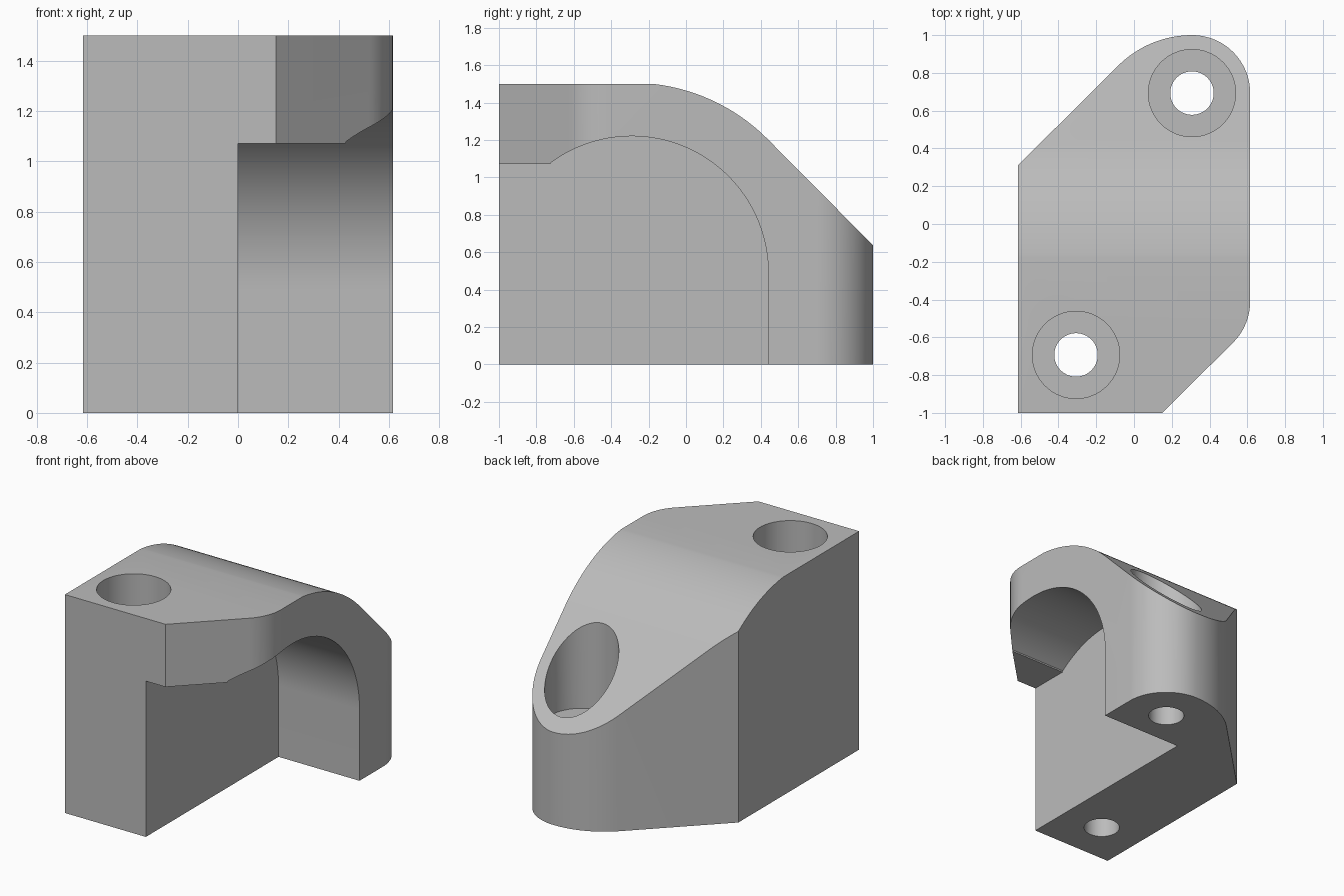
import bpy
import bmesh
from math import sin, cos, radians
from mathutils import Vector

cube = bpy.data.objects.get("Cube")
if cube:
    bpy.data.objects.remove(cube, do_unlink=True)

grey = bpy.data.materials.new("plain grey")
grey.use_nodes = True
colour = (0.5, 0.5, 0.5, 1)
grey.diffuse_color = colour
grey.node_tree.nodes["Principled BSDF"].inputs["Base Color"].default_value = colour


def arc(cx, cy, r, start, end, steps=24):
    """Points along an arc, angles in degrees."""
    angles = [radians(start + (end - start) * i / steps) for i in range(steps + 1)]
    return [(cx + r * cos(a), cy + r * sin(a)) for a in angles]


def prism(name, outline, low, high, axis="Z"):
    """Closed outline extruded along z, or a (y, z) outline along x."""
    bm = bmesh.new()
    place = (lambda p: (p[0], p[1], low)) if axis == "Z" else (lambda p: (low, p[0], p[1]))
    face = bm.faces.new([bm.verts.new(place(p)) for p in outline])
    out = bmesh.ops.extrude_face_region(bm, geom=[face])
    shift = Vector((0, 0, high - low)) if axis == "Z" else Vector((high - low, 0, 0))
    moved = [v for v in out["geom"] if isinstance(v, bmesh.types.BMVert)]
    bmesh.ops.translate(bm, verts=moved, vec=shift)
    bmesh.ops.recalc_face_normals(bm, faces=bm.faces)
    mesh = bpy.data.meshes.new(name)
    bm.to_mesh(mesh)
    bm.free()
    mesh.materials.append(grey)
    obj = bpy.data.objects.new(name, mesh)
    bpy.context.collection.objects.link(obj)
    return obj


def combine(body, tool, operation):
    """Apply a boolean and discard the tool."""
    tool.hide_render = True
    mod = body.modifiers.new("cut", "BOOLEAN")
    mod.operation, mod.object, mod.solver = operation, tool, "EXACT"
    bpy.context.view_layer.objects.active = body
    bpy.ops.object.modifier_apply(modifier=mod.name)
    bpy.data.objects.remove(tool, do_unlink=True)


# Body seen from above: chamfered block with rounded corners
half = 0.615
plan = [(-half, -1), (0.15, -1)]
plan += arc(half - 0.307, -0.41, 0.307, -45, 0, 12)
plan += arc(half - 0.307, 0.693, 0.307, 0, 90)
plan += arc(half - 0.307, 0.445, 0.555, 90, 135, 16)[1:]
plan += [(-half, 0.31)]
body = prism("clamp_body", plan, 0, 1.5)

# Side silhouette: flat top curving into the rear slope
side = [(1.2, -0.1), (1.2, 0.435)]
side += arc(-0.29, 0.48, 1.026, 45, 90)
side += [(-1.2, 1.506), (-1.2, -0.1)]
combine(body, prism("side_shape", side, -1, 1, "X"), "INTERSECT")

# Arched cavity open to the front, underside and one side
cavity = [(-1.2, -0.1), (0.44, -0.1)]
cavity += arc(-0.29, 0.49, 0.73, 0, 126.3, 48)
cavity += [(-0.725, 1.07), (-1.2, 1.07)]
combine(body, prism("cavity_cutter", cavity, 0, 1, "X"), "DIFFERENCE")

# Two counterbored bolt holes, diagonally opposite
for sign in (-1, 1):
    for radius, bottom in ((0.115, -0.1), (0.231, 0.576)):
        ring = arc(sign * 0.307, sign * 0.693, radius, 0, 360, 64)[:-1]
        combine(body, prism("hole_cutter", ring, bottom, 1.7), "DIFFERENCE")

bpy.ops.object.select_all(action="DESELECT")
body.select_set(True)
bpy.context.view_layer.objects.active = body
bpy.ops.object.shade_smooth_by_angle(angle=radians(20))
